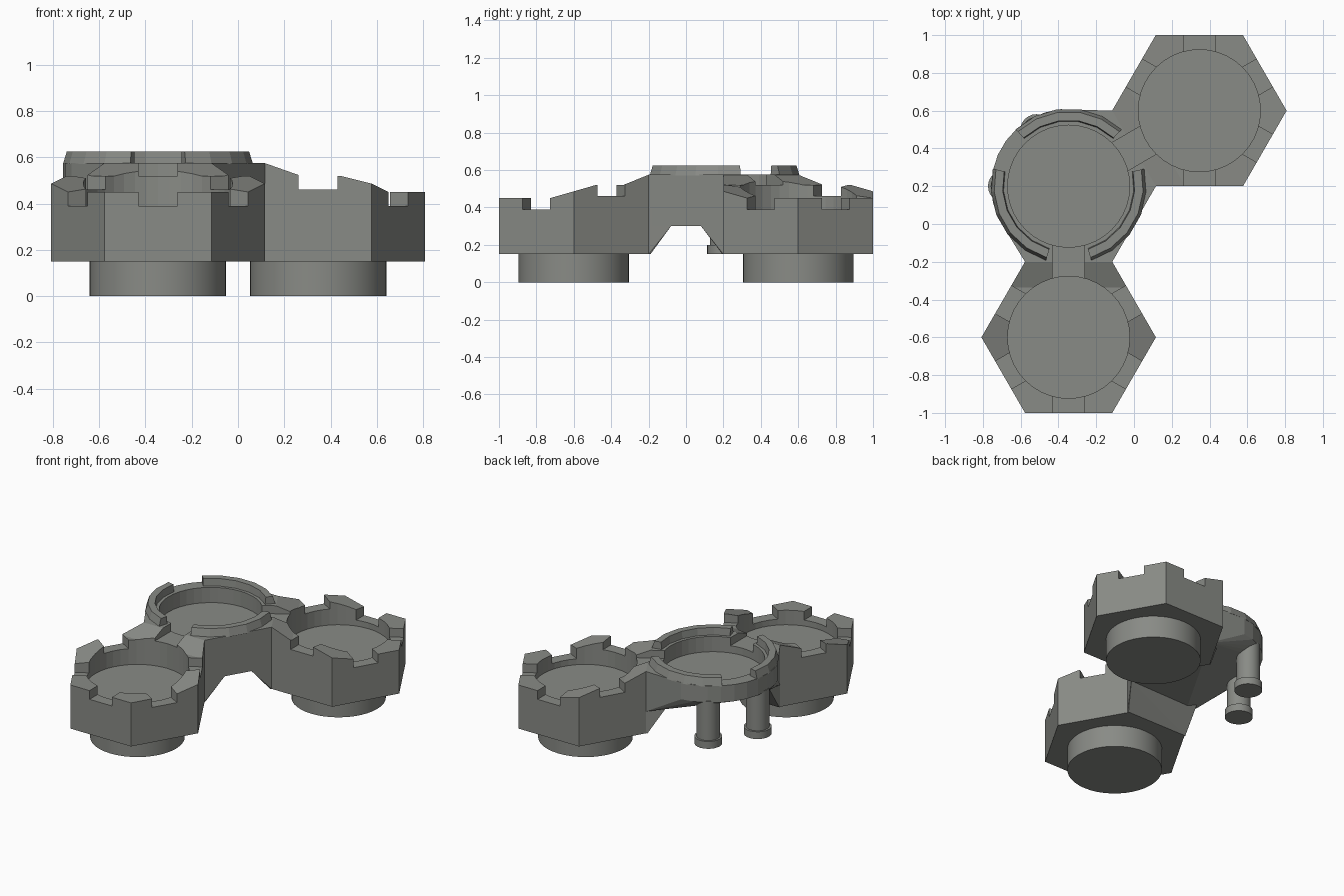
import bpy, bmesh
from math import cos, sin, radians, pi
from mathutils import Matrix, Vector

old = bpy.data.objects.get("Cube")
if old:
    bpy.data.objects.remove(old)

grey = bpy.data.materials.new("stone_grey")
grey.use_nodes = True
GREY = (0.25, 0.258, 0.238, 1)
grey.diffuse_color = GREY
grey.node_tree.nodes["Principled BSDF"].inputs["Base Color"].default_value = GREY

APOTHEM, CORNER, WELL = 0.4, 0.4619, 0.323
FRONT, BACK, HUB = (-0.346, -0.6), (0.346, 0.6), (-0.346, 0.2)


def make(name, bm):
    bmesh.ops.recalc_face_normals(bm, faces=bm.faces)
    me = bpy.data.meshes.new(name)
    bm.to_mesh(me)
    bm.free()
    me.materials.append(grey)
    ob = bpy.data.objects.new(name, me)
    bpy.context.collection.objects.link(ob)
    return ob


def spot(center, angle, u, v, z):
    """Point u outwards along angle and v sideways from a centre."""
    a = radians(angle)
    return Vector((center[0] + u * cos(a) - v * sin(a),
                   center[1] + u * sin(a) + v * cos(a), z))


def loft(name, bottom, top):
    bm = bmesh.new()
    lo = [bm.verts.new(p) for p in bottom]
    hi = [bm.verts.new(p) for p in top]
    bm.faces.new(lo[::-1])
    bm.faces.new(hi)
    n = len(lo)
    for i in range(n):
        j = (i + 1) % n
        bm.faces.new((lo[i], lo[j], hi[j], hi[i]))
    return make(name, bm)


def hull(name, points):
    bm = bmesh.new()
    for p in points:
        bm.verts.new(p)
    bmesh.ops.convex_hull(bm, input=bm.verts)
    bmesh.ops.delete(bm, geom=[v for v in bm.verts if not v.link_faces], context='VERTS')
    bmesh.ops.dissolve_limit(bm, angle_limit=0.01, verts=bm.verts, edges=bm.edges)
    return make(name, bm)


def cylinder(name, center, radius, z0, z1, sides=40, smooth=True):
    ring = [(center[0] + radius * cos(2 * pi * i / sides),
             center[1] + radius * sin(2 * pi * i / sides)) for i in range(sides)]
    ob = loft(name, [(x, y, z0) for x, y in ring], [(x, y, z1) for x, y in ring])
    if smooth:
        for p in ob.data.polygons:
            p.use_smooth = len(p.vertices) == 4
        ob.data.set_sharp_from_angle(angle=radians(40))
    return ob


def notch(center, angle, z):
    foot = [(0.2, -0.085), (0.5, -0.085), (0.5, 0.085), (0.2, 0.085)]
    return loft("notch_cutter", [spot(center, angle, u, v, z) for u, v in foot],
                [spot(center, angle, u, v, 0.8) for u, v in foot])


def carve(ob, cutter, operation='DIFFERENCE'):
    cutter.hide_render = True
    mod = ob.modifiers.new("carve", 'BOOLEAN')
    mod.operation = operation
    mod.solver = 'EXACT'
    mod.object = cutter
    bpy.context.view_layer.objects.active = ob
    bpy.ops.object.modifier_apply(modifier=mod.name)
    bpy.data.objects.remove(cutter)


def tower(name, center, toward):
    """Hexagonal cup whose battlements climb towards the hub."""
    profile = [(-0.5, 0.15), (0.5, 0.15), (0.5, 0.575), (0.4, 0.575), (0.265, 0.52),
               (0.118, 0.52), (-0.126, 0.45), (-0.5, 0.45)]
    cup = loft(name + "_cup", [spot(center, toward, u, -0.6, z) for u, z in profile],
               [spot(center, toward, u, 0.6, z) for u, z in profile])
    carve(cup, cylinder("hex_cutter", center, CORNER, 0, 0.9, 6, False), 'INTERSECT')
    carve(cup, cylinder("well_cutter", center, WELL, 0.35, 0.9, 40, False))
    for k, z in enumerate((0.52, 0.46, 0.39, 0.39, 0.39, 0.46)):
        carve(cup, notch(center, toward + 60 * k, z))
    cylinder(name + "_plinth", center, 0.295, 0, 0.15)


tower("front", FRONT, 90)
tower("back", BACK, 210)

# Raised hub: rounded on its free side, straight where it meets the cups
outline = [(a, 0.41) for a in range(96, 205, 12)] + [(a, CORNER) for a in (240, 300, 0, 60)]
points = [spot(HUB, a, r, 0, z) for a, r in outline for z in (0.46, 0.575)]
points += [spot(HUB, a, CORNER, 0, 0.3) for a in (240, 300, 0, 60)]
hub = hull("hub_deck", points)
carve(hub, cylinder("well_cutter", HUB, WELL, 0.47, 0.9, 40, False))
for a in (270, 30):
    carve(hub, notch(HUB, a, 0.52))

# Sloped braces under the hub, against each cup
for name, a, side in (("front_brace", 270, 1), ("back_brace", 30, -1)):
    pts = [spot(HUB, a, u, v, z) for v in (-0.231, 0.231)
           for u, z in ((APOTHEM, 0.15), (0.39, 0.15), (0.39, 0.185), (APOTHEM, 0.4))]
    pts += [spot(HUB, a, 0.28, side * 0.3, 0.3), spot(HUB, a, 0.28, side * 0.3, 0.4),
            spot(HUB, a, 0.28, side * -0.231, 0.32), spot(HUB, a, 0.28, side * -0.231, 0.4)]
    hull(name, pts)

# Three curved rails on the hub deck
for name, mid in (("back_rail", 90), ("left_rail", 210), ("right_rail", 330)):
    steps = [mid - 43 + 86 * i / 5 for i in range(6)]

    def band(outer, inner, z):
        return ([spot(HUB, a, outer, 0, z) for a in steps]
                + [spot(HUB, a, inner, 0, z) for a in reversed(steps)])
    loft(name, band(0.412, 0.345, 0.57), band(0.395, 0.35, 0.625))

# Two posts carrying the free side of the hub
for name, a in (("left_post", 180), ("back_post", 120)):
    p = spot(HUB, a, 0.34, 0, 0)
    cylinder(name, p, 0.073, 0.15, 0.47, 24)
    cylinder(name + "_foot", p, 0.087, 0.15, 0.2, 24)
